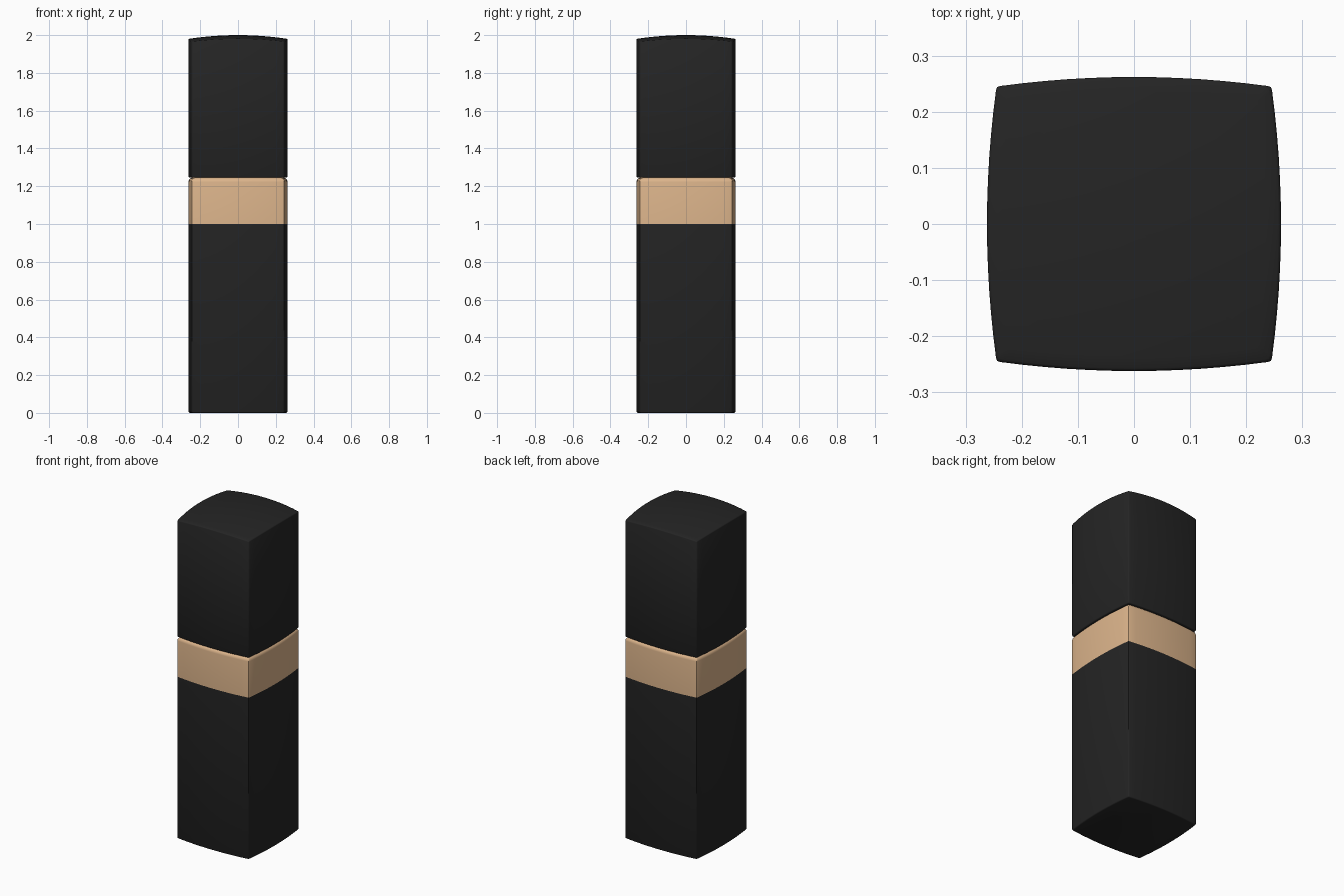
import bpy, bmesh
from math import sin, cos, pi, radians

if "Cube" in bpy.data.objects:
    bpy.data.objects.remove(bpy.data.objects["Cube"])

CORNER, MID, ROUND = 0.246, 0.262, 0.008   # pillow-square outline
DOME = 0.29                                # curvature of the cap top


def make_material(name, colour):
    mat = bpy.data.materials.new(name)
    mat.use_nodes = True
    mat.diffuse_color = colour
    bsdf = mat.node_tree.nodes["Principled BSDF"]
    bsdf.inputs["Base Color"].default_value = colour
    bsdf.inputs["Roughness"].default_value = 0.5
    return mat


def outline(steps=12):
    """Square with gently bulging sides and tightly rounded corners."""
    side = []
    flat = CORNER - ROUND
    for i in range(steps + 1):
        t = -1 + 2 * i / steps
        side.append((MID - (MID - CORNER) * t * t, flat * t))
    # one softened point on the corner
    side.append((CORNER - ROUND * 0.25, CORNER - ROUND * 0.25))
    points = []
    for q in range(4):
        c, s = round(cos(q * pi / 2)), round(sin(q * pi / 2))
        points += [(c * x - s * y, s * x + c * y) for x, y in side]
    return points


def loft(name, rings, mat):
    """Skin rings of (inset, height function) and close both ends."""
    bm = bmesh.new()
    loops = []
    for inset, height in rings:
        k = 1 - inset / MID
        loops.append([bm.verts.new((x * k, y * k, height(x * k, y * k)))
                      for x, y in outline()])
    for low, high in zip(loops, loops[1:]):
        for i in range(len(low)):
            j = (i + 1) % len(low)
            bm.faces.new((low[i], low[j], high[j], high[i]))
    bm.faces.new(loops[0][::-1])
    bm.faces.new(loops[-1])
    mesh = bpy.data.meshes.new(name)
    bm.to_mesh(mesh)
    bm.free()
    mesh.materials.append(mat)
    obj = bpy.data.objects.new(name, mesh)
    bpy.context.collection.objects.link(obj)
    bpy.ops.object.select_all(action='DESELECT')
    obj.select_set(True)
    bpy.context.view_layer.objects.active = obj
    bpy.ops.object.shade_smooth_by_angle(angle=radians(50))
    return obj


def level(z):
    return lambda x, y: z


def dome(drop=0.0):
    return lambda x, y: 2 - drop - DOME * (x * x + y * y)


black = make_material("satin_black", (0.018, 0.018, 0.018, 1))
gold = make_material("pale_gold", (0.72, 0.46, 0.26, 1))

# Lower case with a softened foot
loft("base", [(0.006, level(0)), (0.002, level(0.002)), (0, level(0.006)),
              (0, level(1.0))], black)

# Metal collar with a rounded shoulder
R = 0.024
shoulder = [(R * (1 - cos(a)), level(1.246 - R + R * sin(a)))
            for a in [i * pi / 10 for i in range(6)]]
loft("collar", [(0, level(1.0))] + shoulder, gold)

# Cap with a softened lower lip and a domed top
lid = [(MID * i / 10, dome()) for i in range(1, 10)] + [(MID * 0.99, dome())]
loft("cap", [(0.006, level(1.245)), (0.002, level(1.247)), (0, level(1.251)),
             (0, dome(0.005)), (0.0015, dome(0.0015)), (0.005, dome())] + lid,
     black)
